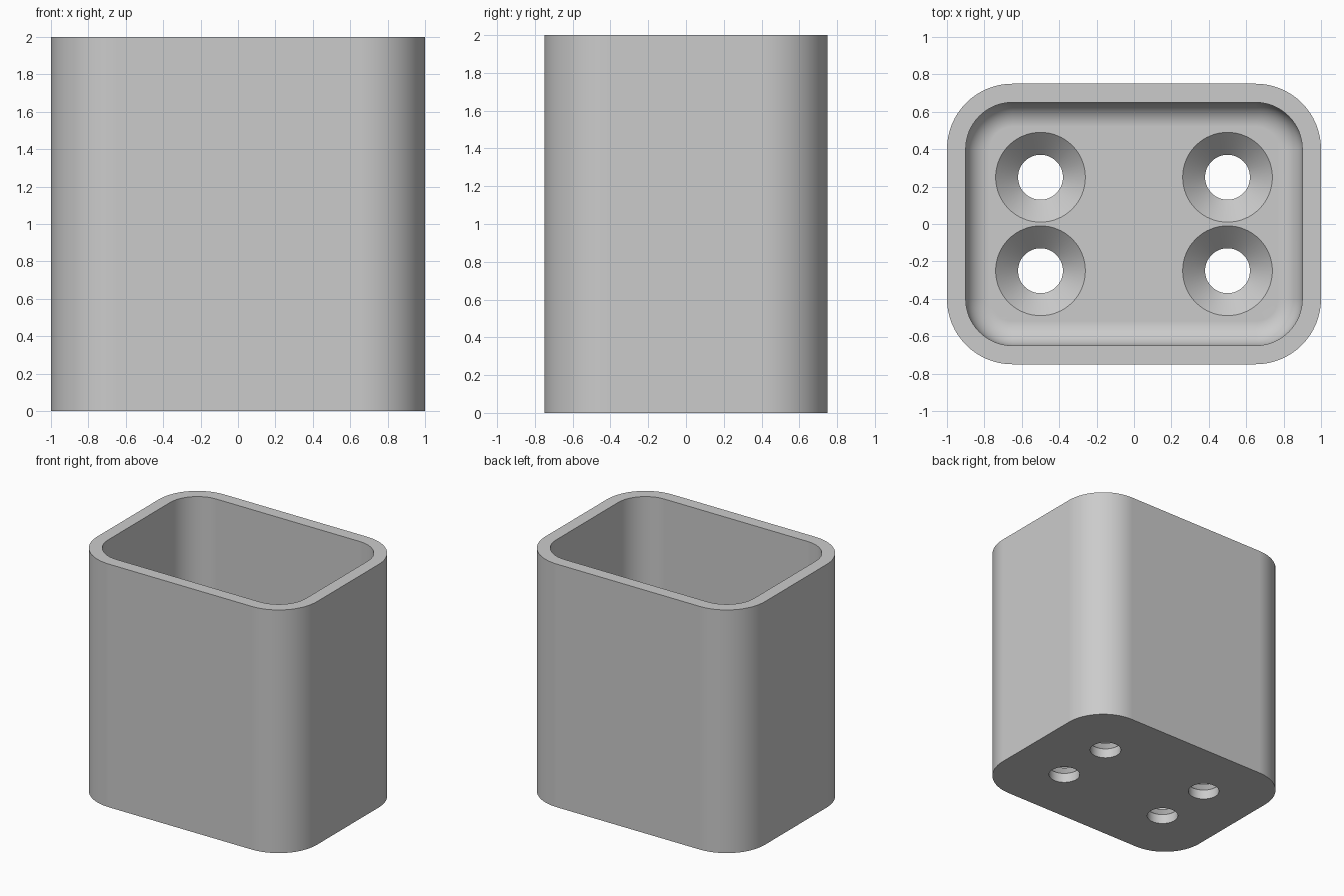
import bpy, bmesh
from math import sin, cos, pi

old = bpy.data.objects.get("Cube")
if old:
    bpy.data.objects.remove(old, do_unlink=True)

HALF_X, HALF_Y, HEIGHT = 1.0, 0.75, 2.0
CORNER, WALL, FLOOR, FILLET = 0.35, 0.1, 0.2, 0.13
HOLE, SINK = 0.12, 0.24

grey = bpy.data.materials.new("plain grey")
grey.use_nodes = True
grey.diffuse_color = (0.6, 0.6, 0.6, 1)
grey.node_tree.nodes["Principled BSDF"].inputs["Base Color"].default_value = (0.6, 0.6, 0.6, 1)


def rounded_ring(inset, z, steps=16):
    """Points of a rounded rectangle, inset from the outer outline."""
    radius = CORNER - inset
    points = []
    for quarter, (sx, sy) in enumerate([(1, 1), (-1, 1), (-1, -1), (1, -1)]):
        for i in range(steps + 1):
            a = (quarter + i / steps) * pi / 2
            points.append((sx * (HALF_X - CORNER) + radius * cos(a),
                           sy * (HALF_Y - CORNER) + radius * sin(a), z))
    return points


def circle_ring(cx, cy, radius, z, steps=64):
    return [(cx + radius * cos(2 * pi * i / steps),
             cy + radius * sin(2 * pi * i / steps), z) for i in range(steps)]


def loft(name, rings):
    """Skin a list of rings and cap both ends."""
    bm = bmesh.new()
    loops = [[bm.verts.new(p) for p in ring] for ring in rings]
    for low, high in zip(loops, loops[1:]):
        for i in range(len(low)):
            j = (i + 1) % len(low)
            bm.faces.new((low[i], low[j], high[j], high[i]))
    bm.faces.new(loops[0][::-1])
    bm.faces.new(loops[-1])
    bmesh.ops.recalc_face_normals(bm, faces=bm.faces[:])
    mesh = bpy.data.meshes.new(name)
    bm.to_mesh(mesh)
    bm.free()
    mesh.materials.append(grey)
    obj = bpy.data.objects.new(name, mesh)
    bpy.context.collection.objects.link(obj)
    return obj


# Open container: outer wall, rim, inner wall, then the fillet down to the floor
rings = [rounded_ring(0, 0), rounded_ring(0, HEIGHT), rounded_ring(WALL, HEIGHT)]
FILLET_STEPS = 12
for i in range(FILLET_STEPS + 1):
    a = i / FILLET_STEPS * pi / 2
    rings.append(rounded_ring(WALL + FILLET * (1 - cos(a)),
                              FLOOR + FILLET * (1 - sin(a))))
container = loft("container", rings)
bpy.context.view_layer.objects.active = container
container.select_set(True)

# Four countersunk holes through the floor
for x in (-0.5, 0.5):
    for y in (-0.25, 0.25):
        profile = [(HOLE, -0.1), (HOLE, FLOOR - (SINK - HOLE)),
                   (SINK, FLOOR), (SINK, FLOOR + 0.1)]
        cutter = loft("hole_cutter", [circle_ring(x, y, r, z) for r, z in profile])
        cutter.hide_render = True
        cut = container.modifiers.new("hole", 'BOOLEAN')
        cut.operation = 'DIFFERENCE'
        cut.solver = 'EXACT'
        cut.object = cutter
        bpy.ops.object.modifier_apply(modifier=cut.name)
        bpy.data.objects.remove(cutter, do_unlink=True)

# Smooth curved walls, crisp rims and flat faces
bpy.ops.object.shade_smooth_by_angle(angle=pi / 6)
weighted = container.modifiers.new("clean_normals", 'WEIGHTED_NORMAL')
weighted.keep_sharp = True
